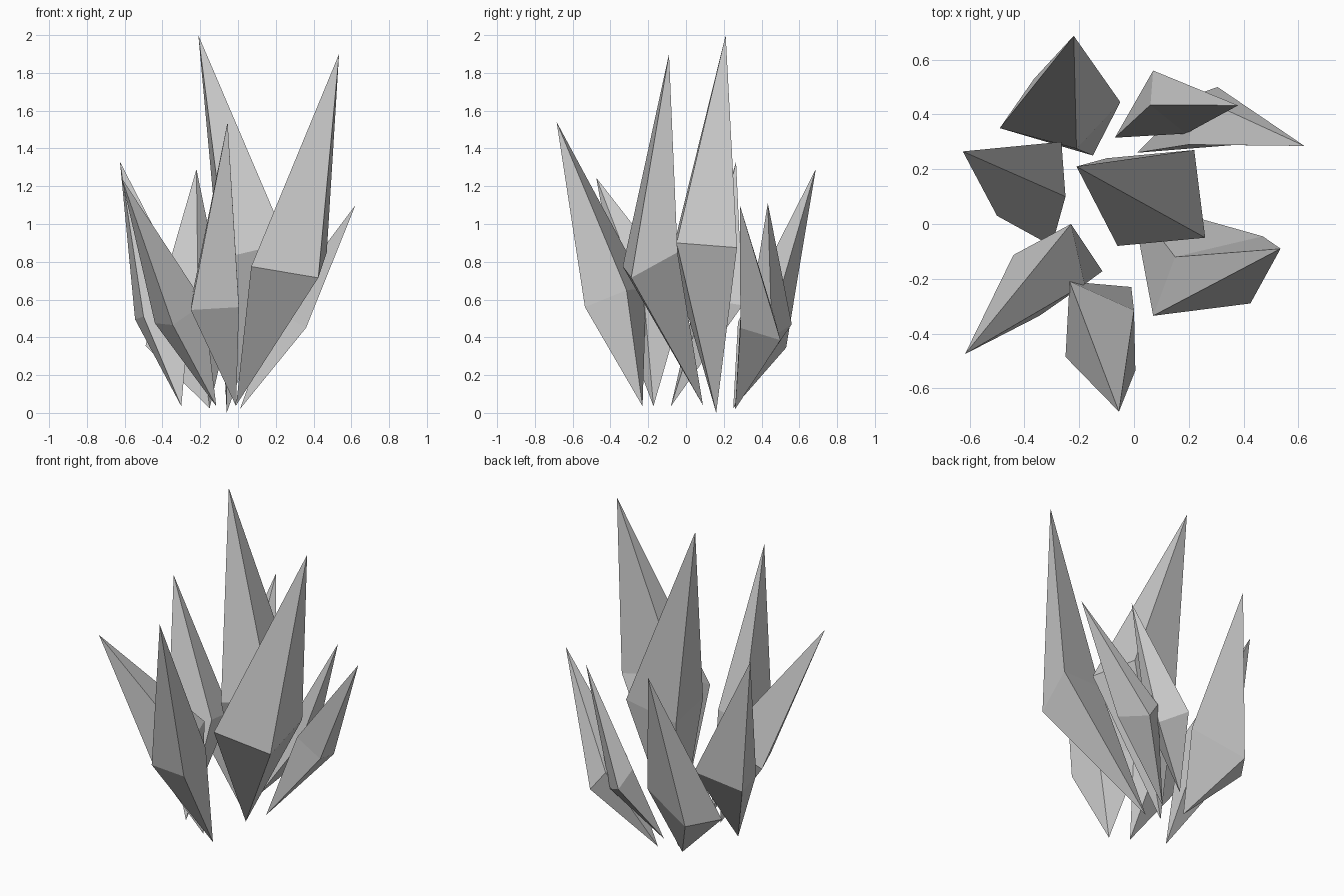
import bpy, bmesh
from mathutils import Vector

if "Cube" in bpy.data.objects:
    bpy.data.objects.remove(bpy.data.objects["Cube"])


def crystal(name, tip, root, ring):
    """Four-sided shard: a girdle of corners joined to a tip and a root.
    With three corners given, the fourth completes the parallelogram."""
    ring = [Vector(p) for p in ring]
    if len(ring) == 3:
        ring.append(ring[0] + ring[2] - ring[1])
    bm = bmesh.new()
    girdle = [bm.verts.new(p) for p in ring]
    top, bottom = bm.verts.new(tip), bm.verts.new(root)
    for a, b in zip(girdle, girdle[1:] + girdle[:1]):
        bm.faces.new((a, b, top))
        bm.faces.new((b, a, bottom))
    bmesh.ops.recalc_face_normals(bm, faces=bm.faces)
    mesh = bpy.data.meshes.new(name)
    bm.to_mesh(mesh)
    bm.free()
    bpy.context.collection.objects.link(bpy.data.objects.new(name, mesh))


# Two tall shards in the middle
crystal("crystal_centre", (-.21, .21, 2.0), (-.06, .16, 0),
        [(.22, .27, .875), (.26, -.05, .90), (-.06, -.08, .825)])
crystal("crystal_right", (.535, -.09, 1.90), (-.01, .09, .04),
        [(.425, -.29, .715), (.07, -.335, .775), (.15, -.12, .90), (.47, -.045, .85)])

# Front and left shards
crystal("crystal_front", (-.055, -.685, 1.54), (-.01, -.23, .035),
        [(-.25, -.485, .545), (.005, -.535, .56), (0, -.315, .65), (-.235, -.21, .66)])
crystal("crystal_front_left", (-.617, -.475, 1.245), (-.115, -.172, .035),
        [(-.345, -.335, .465), (-.44, -.113, .475), (-.23, 0, .635), (-.18, -.22, .58)])
crystal("crystal_left", (-.625, .265, 1.33), (-.30, -.08, .035),
        [(-.50, .03, .51), (-.545, .23, .495), (-.265, .30, .57), (-.25, .10, .60)])

# Back shards
crystal("crystal_back_left", (-.22, .687, 1.29), (-.15, .25, .025),
        [(-.05, .445, .46), (-.365, .53, .345), (-.49, .35, .355), (-.21, .275, .48)])
crystal("crystal_back", (.38, .433, 1.11), (-.07, .315, .11),
        [(.07, .56, .47), (.06, .435, .55), (.19, .33, .48)])
crystal("crystal_back_right", (.622, .285, 1.10), (.01, .26, .02),
        [(.305, .50, .385), (.36, .288, .45), (.20, .29, .54), (.22, .47, .50)])
